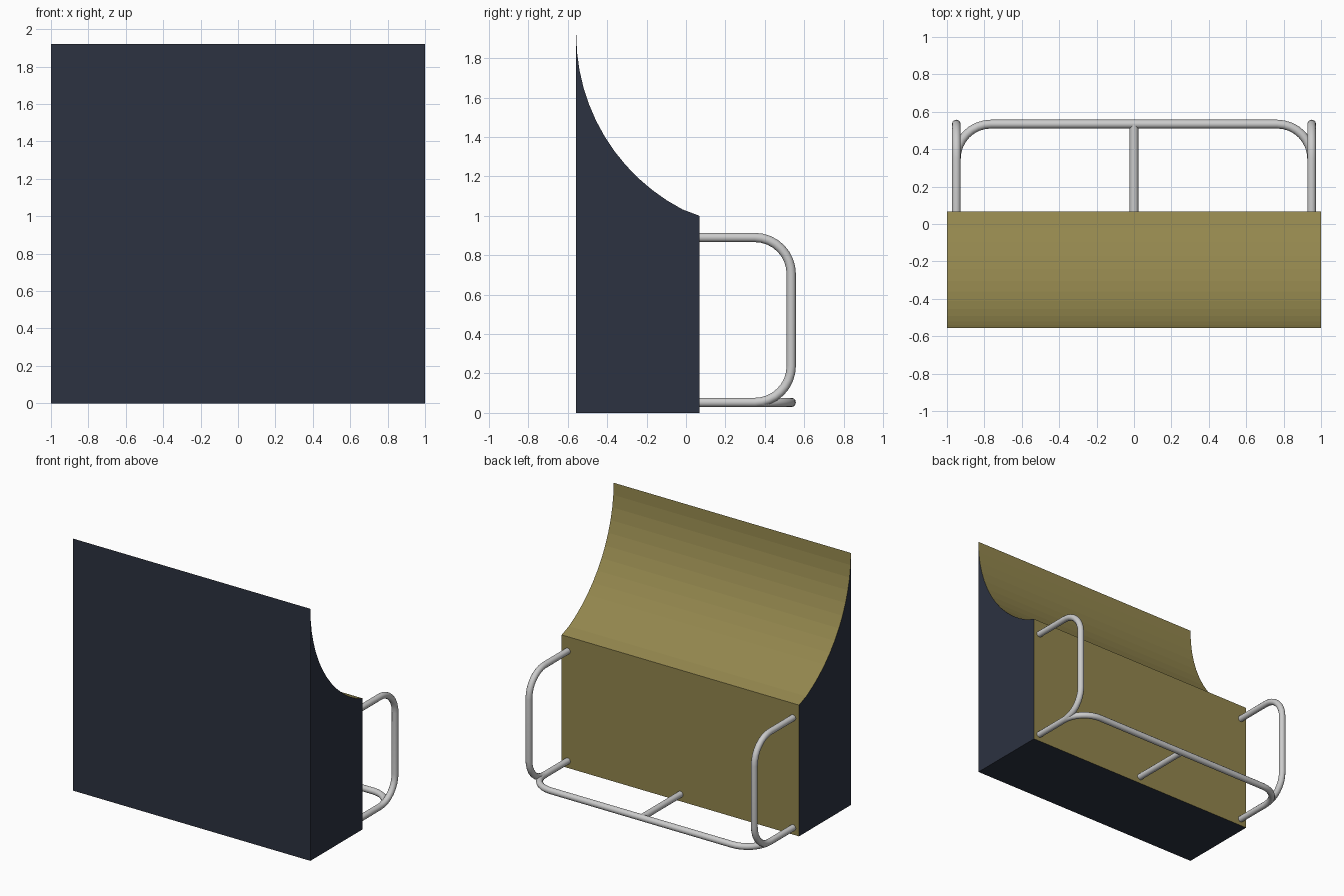
import bpy, bmesh, math
from mathutils import Vector

if "Cube" in bpy.data.objects:
    bpy.data.objects.remove(bpy.data.objects["Cube"])

FRONT, BACK, TOP = -0.557, 0.068, 1.92
BAR_Y, BAR_X, LOW, HIGH = 0.534, 0.95, 0.053, 0.89
TUBE, BEND = 0.0235, 0.185


def material(name, rgb):
    m = bpy.data.materials.new(name)
    m.diffuse_color = (*rgb, 1)
    m.use_nodes = True
    m.node_tree.nodes["Principled BSDF"].inputs["Base Color"].default_value = m.diffuse_color
    return m


def smooth(obj):
    bpy.ops.object.select_all(action='DESELECT')
    obj.select_set(True)
    bpy.context.view_layer.objects.active = obj
    bpy.ops.object.shade_smooth_by_angle(angle=math.radians(35))


def rounded(points, r, steps=8):
    """Path with every inner right-angle corner rounded to radius r."""
    pts = [Vector(p) for p in points]
    out = [pts[0]]
    for a, b, c in zip(pts, pts[1:], pts[2:]):
        u, v = (a - b).normalized(), (c - b).normalized()
        centre = b + (u + v) * r
        for i in range(steps + 1):
            t = math.pi / 2 * i / steps
            out.append(centre - v * r * math.cos(t) - u * r * math.sin(t))
    return out + [pts[-1]]


def tube(name, points):
    path = rounded(points, BEND)
    cu = bpy.data.curves.new(name, 'CURVE')
    cu.dimensions = '3D'
    cu.bevel_depth = TUBE
    cu.bevel_resolution = 4
    cu.use_fill_caps = True
    sp = cu.splines.new('POLY')
    sp.points.add(len(path) - 1)
    for p, co in zip(sp.points, path):
        p.co = (*co, 1)
    obj = bpy.data.objects.new(name, cu)
    bpy.context.collection.objects.link(obj)
    bpy.ops.object.select_all(action='DESELECT')
    obj.select_set(True)
    bpy.context.view_layer.objects.active = obj
    bpy.ops.object.convert(target='MESH')
    smooth(bpy.context.object)


# Body: side profile with a concave quarter-pipe sweep, extruded across x
profile = [(FRONT, 0), (BACK, 0), (BACK, 1.0)]
for i in range(13):
    a = math.radians(62.5 * (1 - i / 12))
    profile.append((FRONT + 1 - math.cos(a), TOP - math.sin(a)))

bm = bmesh.new()
side = bm.faces.new([bm.verts.new((-1, y, z)) for y, z in profile])
ext = bmesh.ops.extrude_face_region(bm, geom=[side])
bmesh.ops.translate(bm, vec=(2, 0, 0),
                    verts=[g for g in ext['geom'] if isinstance(g, bmesh.types.BMVert)])
bmesh.ops.recalc_face_normals(bm, faces=bm.faces)
# Olive on the back wall and the ramp, dark everywhere else
for f in bm.faces:
    f.normal_update()
    f.material_index = 1 if f.normal.y > 0.05 else 0
mesh = bpy.data.meshes.new("ramp_body")
bm.to_mesh(mesh)
bm.free()
mesh.materials.append(material("dark_panel", (0.025, 0.032, 0.052)))
mesh.materials.append(material("olive_surface", (0.29, 0.24, 0.075)))
body = bpy.data.objects.new("ramp_body", mesh)
bpy.context.collection.objects.link(body)

# Upright loops at both sides
START = BACK - 0.01
for label, x in (("left", -BAR_X), ("right", BAR_X)):
    tube(label + "_side_rail", [(x, START, HIGH), (x, BAR_Y, HIGH),
                                (x, BAR_Y, LOW), (x, START, LOW)])

# Floor loop and its centre strut
tube("floor_rail", [(-BAR_X, START, LOW), (-BAR_X, BAR_Y, LOW),
                    (BAR_X, BAR_Y, LOW), (BAR_X, START, LOW)])
tube("centre_strut", [(0, START, LOW), (0, BAR_Y, LOW)])
